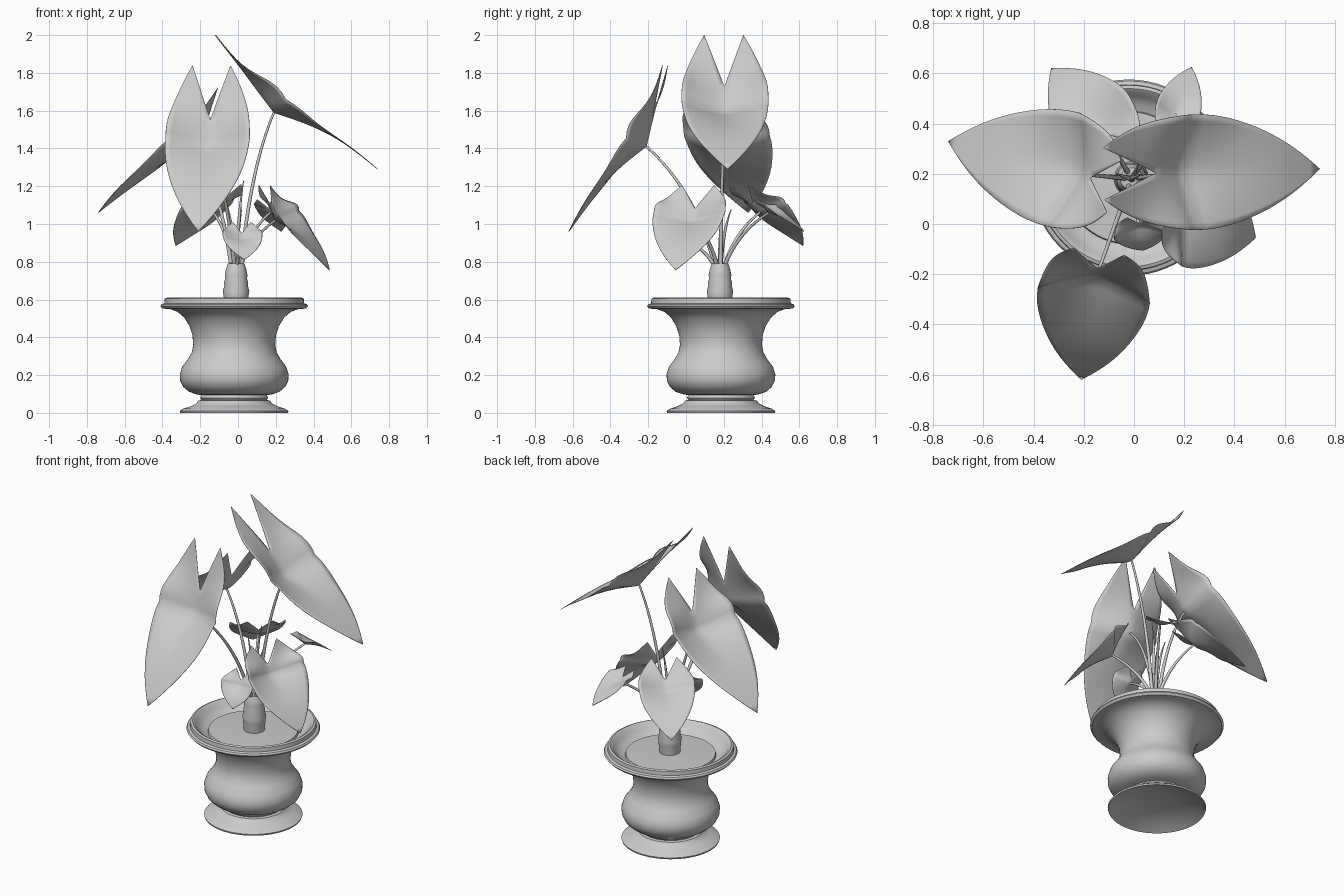
import bpy, bmesh, math
from mathutils import Vector

cube = bpy.data.objects.get("Cube")
if cube:
    bpy.data.objects.remove(cube, do_unlink=True)

# One plain clay grey for the whole model
grey = bpy.data.materials.new("clay_grey")
grey.use_nodes = True
colour = (0.6, 0.6, 0.6, 1)
grey.diffuse_color = colour
grey.node_tree.nodes["Principled BSDF"].inputs["Base Color"].default_value = colour

CENTRE = Vector((-0.02, 0.185, 0))
UP = Vector((0, 0, 1))


def add_object(name, data):
    obj = bpy.data.objects.new(name, data)
    bpy.context.collection.objects.link(obj)
    data.materials.append(grey)
    return obj


def mesh_object(name, bm, angle=40):
    mesh = bpy.data.meshes.new(name)
    bm.to_mesh(mesh)
    bm.free()
    obj = add_object(name, mesh)
    bpy.ops.object.select_all(action="DESELECT")
    obj.select_set(True)
    bpy.context.view_layer.objects.active = obj
    bpy.ops.object.shade_smooth_by_angle(angle=math.radians(angle))
    return obj


def lathe(name, profile, centre, steps=64):
    """Spin a (radius, height) profile about a vertical axis."""
    bm = bmesh.new()
    verts = [bm.verts.new(centre + Vector((r, 0, z))) for r, z in profile]
    edges = [bm.edges.new(pair) for pair in zip(verts, verts[1:])]
    bmesh.ops.spin(bm, geom=verts + edges, cent=centre, axis=UP,
                   angle=math.tau, steps=steps, use_duplicate=False)
    bmesh.ops.remove_doubles(bm, verts=bm.verts, dist=0.0005)
    bmesh.ops.recalc_face_normals(bm, faces=bm.faces)
    return mesh_object(name, bm)


def leaf(name, lobes, joint, tip, half_width, rows=24, cols=8):
    """Heart-shaped blade: t runs -1 at the lobes, 0 at the stem, 1 at the tip."""
    lobes, joint, tip = Vector(lobes), Vector(joint), Vector(tip)
    axis = (tip - lobes).normalized()
    side = axis.cross(UP).normalized()
    normal = side.cross(axis)
    bm = bmesh.new()
    for sign in (-1, 1):
        grid = []
        for i in range(rows + 1):
            t = -1 + 2 * i / rows
            spine = joint.lerp(tip, t) if t > 0 else joint.lerp(lobes, -t)
            bulge = 0.17 * math.sin(math.pi * max(t, 0))
            outer = 1 - t * t * (1 if t > 0 else 0.55)
            inner = 0.45 * max(0, (-t - 1 / 3) * 1.5)
            cup = 0.42 * math.exp(-((t + 0.1) / 0.4) ** 2)
            row = []
            for j in range(cols + 1):
                v = inner + (outer - inner) * j / cols
                lift = bulge + cup * v ** 1.4
                row.append(bm.verts.new(
                    spine + (side * sign * v + normal * lift) * half_width))
            grid.append(row)
        for a, b in zip(grid, grid[1:]):
            for j in range(cols):
                bm.faces.new((a[j], a[j + 1], b[j + 1], b[j]))
    bmesh.ops.remove_doubles(bm, verts=bm.verts, dist=0.0003)
    bmesh.ops.recalc_face_normals(bm, faces=bm.faces)
    obj = mesh_object(name, bm, 80)
    thick = obj.modifiers.new("thickness", "SOLIDIFY")
    thick.thickness = 0.003
    thick.offset = 0


def stem(name, start, end, depth=0.011, taper=0.55):
    """Round stalk rising from the stock and arching out to its end."""
    start, end = Vector(start), Vector(end)
    span = end - start
    bend = start + Vector((span.x * 0.3, span.y * 0.3, span.z * 0.65))
    curve = bpy.data.curves.new(name, "CURVE")
    curve.dimensions = "3D"
    curve.bevel_depth = depth
    curve.bevel_resolution = 3
    curve.use_fill_caps = True
    spline = curve.splines.new("POLY")
    count = 16
    spline.points.add(count)
    for i, point in enumerate(spline.points):
        t = i / count
        pos = start.lerp(bend, t).lerp(bend.lerp(end, t), t)
        point.co = (*pos, 1)
        point.radius = 1 + (taper - 1) * t
    spline.use_smooth = True
    add_object(name, curve)


# Urn: hollow foot, collar, belly, waist, flared lip and inner wall
lathe("pot", [
    (0, 0.06), (0.12, 0.055), (0.2, 0.035), (0.26, 0.012), (0.285, 0),
    (0.288, 0.01), (0.27, 0.022), (0.23, 0.035), (0.2, 0.05), (0.19, 0.065),
    (0.172, 0.068), (0.18, 0.08), (0.172, 0.094), (0.2, 0.098), (0.24, 0.112),
    (0.27, 0.138), (0.286, 0.17), (0.288, 0.205), (0.275, 0.245),
    (0.245, 0.285), (0.225, 0.32), (0.217, 0.36), (0.221, 0.41),
    (0.237, 0.46), (0.265, 0.505), (0.3, 0.535), (0.34, 0.55), (0.38, 0.552),
    (0.391, 0.565), (0.385, 0.575), (0.37, 0.58), (0.368, 0.605),
    (0.355, 0.61), (0.34, 0.6), (0.325, 0.575), (0.295, 0.552), (0.26, 0.54),
], CENTRE)
lathe("soil", [(0.268, 0.535), (0.262, 0.555), (0.2, 0.558), (0, 0.562)], CENTRE)

# Stubby ringed stock the stalks grow from
STOCK = Vector((-0.01, 0.18, 0))
lathe("stock", [
    (0.06, 0.54), (0.066, 0.62), (0.07, 0.645), (0.062, 0.675), (0.064, 0.69),
    (0.058, 0.71), (0.06, 0.73), (0.054, 0.76), (0.044, 0.79), (0, 0.8),
], STOCK, 32)

# Leaves: lobe middle, stem joint, tip, half width
LEAVES = {
    "front_leaf": ((-0.14, -0.11, 1.84), (-0.15, -0.21, 1.41), (-0.21, -0.62, 0.96), 0.225),
    "left_leaf": ((-0.12, 0.2, 2), (0.19, 0.205, 1.59), (0.74, 0.22, 1.29), 0.23),
    "right_leaf": ((-0.08, 0.15, 1.72), (-0.22, 0.2, 1.4), (-0.74, 0.33, 1.06), 0.235),
    "small_front_leaf": ((0.02, 0.03, 1.01), (0.02, -0.01, 0.92), (0.035, -0.105, 0.81), 0.105),
    "low_left_leaf": ((0.14, 0.065, 1.205), (0.2, 0.04, 1.02), (0.485, -0.055, 0.755), 0.2),
    "back_right_leaf": ((-0.04, 0.28, 1.21), (-0.13, 0.39, 1.06), (-0.33, 0.62, 0.885), 0.165),
    "small_back_leaf": ((0.14, 0.37, 1.13), (0.17, 0.44, 1.06), (0.23, 0.625, 0.96), 0.09),
}
for name, (lobes, joint, tip, half_width) in LEAVES.items():
    leaf(name, lobes, joint, tip, half_width)
    out = Vector(joint) - STOCK
    out.z = 0
    base = STOCK + out.normalized() * 0.025 + UP * 0.77
    stem(name.replace("leaf", "stem"), base, joint)

# Young rolled shoots in the middle
for i, end in enumerate([(0.03, 0.2, 1.23), (-0.07, 0.2, 1.14), (0.02, 0.24, 1.08)]):
    stem(f"shoot_{i + 1}", STOCK + UP * 0.77, end, 0.014, 0.15)
